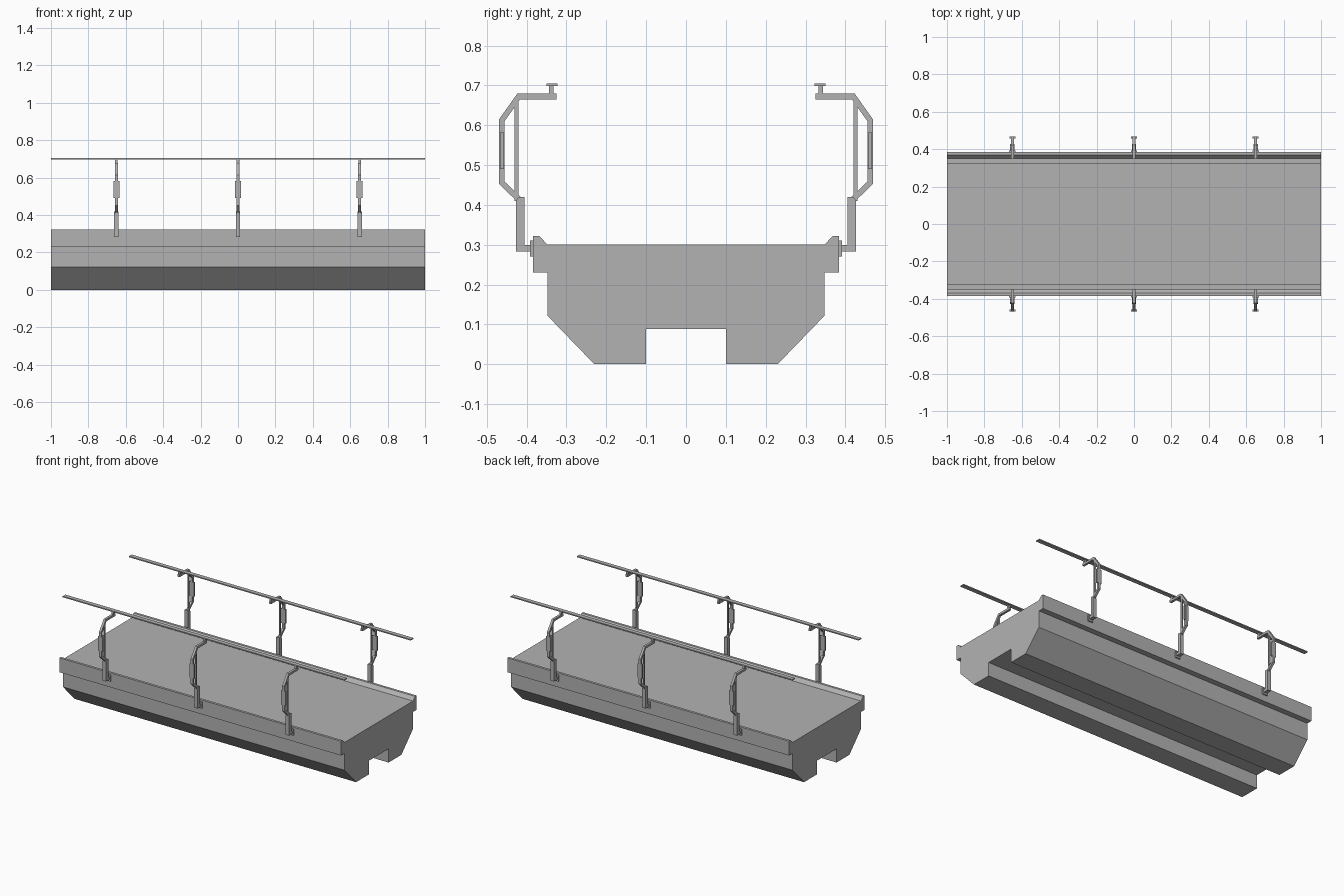
import bpy
import bmesh
from mathutils import Vector

cube = bpy.data.objects.get("Cube")
if cube:
    bpy.data.objects.remove(cube, do_unlink=True)

grey = bpy.data.materials.new("concrete_grey")
grey.use_nodes = True
colour = (0.45, 0.45, 0.45, 1)
grey.diffuse_color = colour
grey.node_tree.nodes["Principled BSDF"].inputs["Base Color"].default_value = colour


def extrude(name, profile, x=0, width=2, side=1):
    """Extrude a (y, z) profile along x, centred on x; side=-1 mirrors y."""
    bm = bmesh.new()
    face = bm.faces.new([bm.verts.new((x - width / 2, side * y, z)) for y, z in profile])
    out = bmesh.ops.extrude_face_region(bm, geom=[face])
    moved = [g for g in out["geom"] if isinstance(g, bmesh.types.BMVert)]
    bmesh.ops.translate(bm, verts=moved, vec=(width, 0, 0))
    bmesh.ops.recalc_face_normals(bm, faces=bm.faces)
    mesh = bpy.data.meshes.new(name)
    bm.to_mesh(mesh)
    bm.free()
    mesh.materials.append(grey)
    obj = bpy.data.objects.new(name, mesh)
    bpy.context.collection.objects.link(obj)
    return obj


def rect(y0, y1, z0, z1):
    return [(y0, z0), (y1, z0), (y1, z1), (y0, z1)]


def ribbon(path, thick):
    """Outline of a bent bar with mitred corners around a (y, z) path."""
    pts = [Vector(p) for p in path]
    left, right = [], []
    for i, p in enumerate(pts):
        a = (p - pts[i - 1]).normalized() if i else None
        b = (pts[i + 1] - p).normalized() if i < len(pts) - 1 else None
        a, b = a or b, b or a
        n = Vector((-a.y - b.y, a.x + b.x)).normalized()
        n *= thick / 2 / n.dot(Vector((-a.y, a.x)))
        left.append(tuple(p + n))
        right.append(tuple(p - n))
    return left + right[::-1]


# Deck body: chamfered trough with a channel along the underside
half = [(0.1, 0.088), (0.1, 0), (0.23, 0), (0.348, 0.122), (0.348, 0.3)]
extrude("deck_body", half + [(-y, z) for y, z in reversed(half)])

curb = [(0.348, 0.23), (0.384, 0.23), (0.384, 0.322), (0.368, 0.322), (0.348, 0.3)]
post = [(0.391, 0.283), (0.427, 0.283), (0.427, 0.41), (0.42, 0.42),
        (0.405, 0.42), (0.405, 0.299), (0.391, 0.299)]
arm = ribbon([(0.415, 0.41), (0.462, 0.455), (0.462, 0.613),
              (0.42, 0.672), (0.325, 0.672)], 0.014)

for side, label in ((-1, "front"), (1, "back")):
    # Curb and the slim continuous rail
    extrude(label + "_curb", curb, side=side)
    extrude(label + "_rail", rect(0.323, 0.35, 0.698, 0.705), side=side)
    # Brackets carrying the rail
    for i, x in enumerate((-0.65, 0, 0.65)):
        tag = f"{label}_{i + 1}"
        extrude("mounting_plate_" + tag, rect(0.384, 0.392, 0.271, 0.311), x, 0.034, side)
        extrude("post_" + tag, post, x, 0.024, side)
        extrude("bent_arm_" + tag, arm, x, 0.015, side)
        extrude("inner_strut_" + tag, rect(0.421, 0.431, 0.41, 0.658), x, 0.01, side)
        extrude("arm_clamp_" + tag, rect(0.457, 0.467, 0.49, 0.582), x, 0.032, side)
        extrude("rail_holder_" + tag, rect(0.332, 0.344, 0.676, 0.7), x, 0.014, side)
